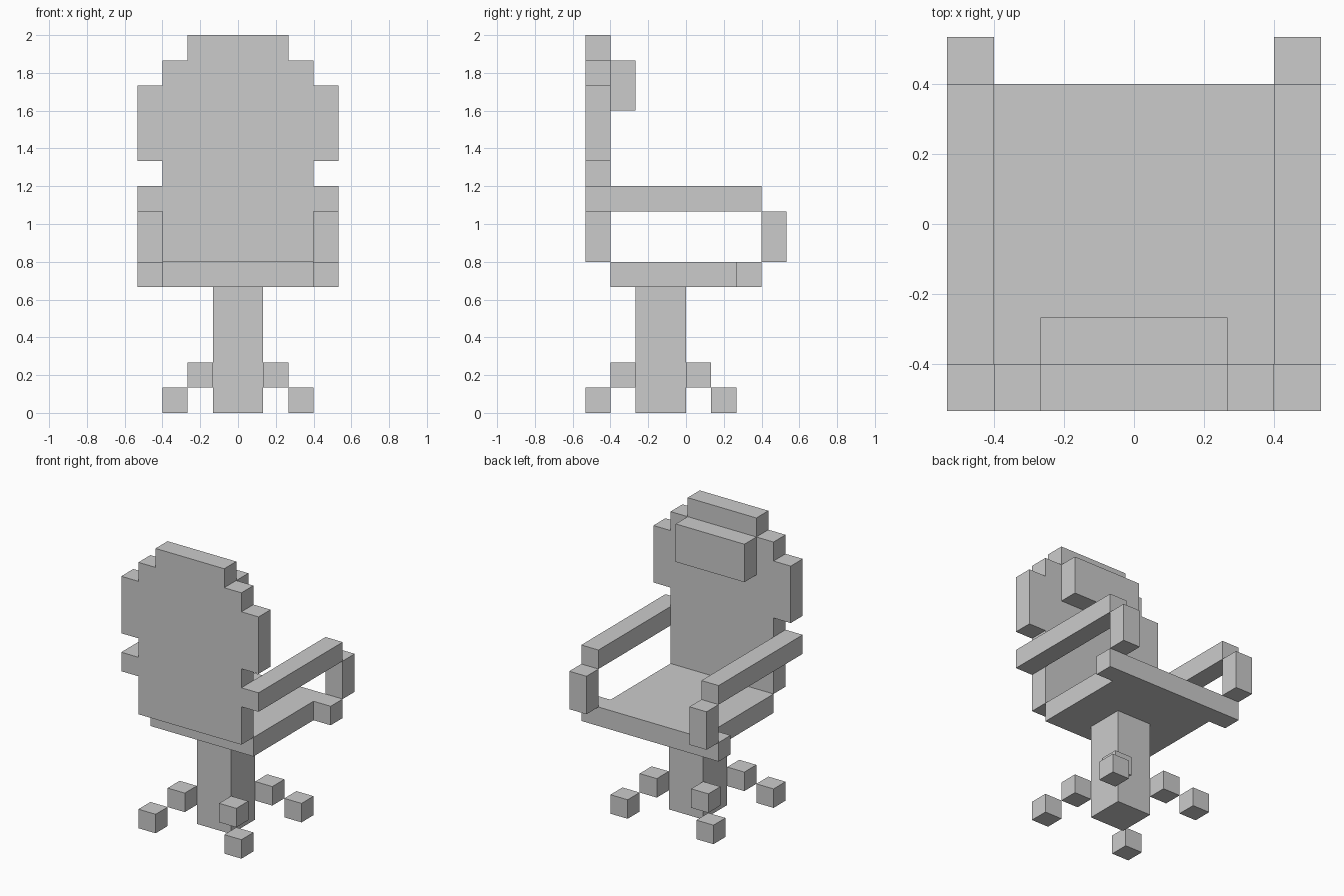
import bpy
import bmesh

if "Cube" in bpy.data.objects:
    bpy.data.objects.remove(bpy.data.objects["Cube"])

U = 2 / 15  # size of one block


def extrude(name, outline, depth, place):
    """Solid from a flat outline; place maps (a, b, d) to block coordinates."""
    bm = bmesh.new()
    face = bm.faces.new([bm.verts.new([c * U for c in place(a, b, depth[0])]) for a, b in outline])
    new = bmesh.ops.extrude_face_region(bm, geom=[face])["geom"]
    shift = [(q - p) * U for p, q in zip(place(0, 0, depth[0]), place(0, 0, depth[1]))]
    bmesh.ops.translate(bm, vec=shift, verts=[v for v in new if isinstance(v, bmesh.types.BMVert)])
    bmesh.ops.recalc_face_normals(bm, faces=bm.faces)
    mesh = bpy.data.meshes.new(name)
    bm.to_mesh(mesh)
    bm.free()
    obj = bpy.data.objects.new(name, mesh)
    bpy.context.collection.objects.link(obj)
    return obj


def upright(a, b, d):
    return (a, d, b)


def flat(a, b, d):
    return (a, b, d)


def box(name, x, y, z):
    return extrude(name, [(x[0], y[0]), (x[1], y[0]), (x[1], y[1]), (x[0], y[1])], z, flat)


def mirrored(half):
    """Complete a right-hand outline across x = 0."""
    return half + [(-a, b) for a, b in reversed(half)]


# Stepped backrest and its head cushion
back = [(3, 6), (3, 10), (4, 10), (4, 13), (3, 13), (3, 14), (2, 14), (2, 15)]
extrude("backrest", mirrored(back), (-4, -3), upright)
box("headrest", (-2, 2), (-3, -2), (12, 14))

# Seat with side tabs at the open edge
seat = [(3, -3), (3, 2), (4, 2), (4, 3)]
extrude("seat", mirrored(seat), (5, 6), flat)

# Armrests and their supports
for side, x in (("left", (-4, -3)), ("right", (3, 4))):
    box(f"{side}_armrest", x, (-4, 3), (8, 9))
    box(f"{side}_arm_support", x, (3, 4), (6, 8))

# Central column
box("column", (-1, 1), (-2, 0), (0, 5))

# Four diagonal legs, each an upper block and a foot block, around y = -1
for sx in (-1, 1):
    for sy in (-1, 1):
        for part, n, z in (("leg", 1, 1), ("foot", 2, 0)):
            x = sorted((sx * n, sx * (n + 1)))
            y = sorted((-1 + sy * n, -1 + sy * (n + 1)))
            box(part, x, y, (z, z + 1))
